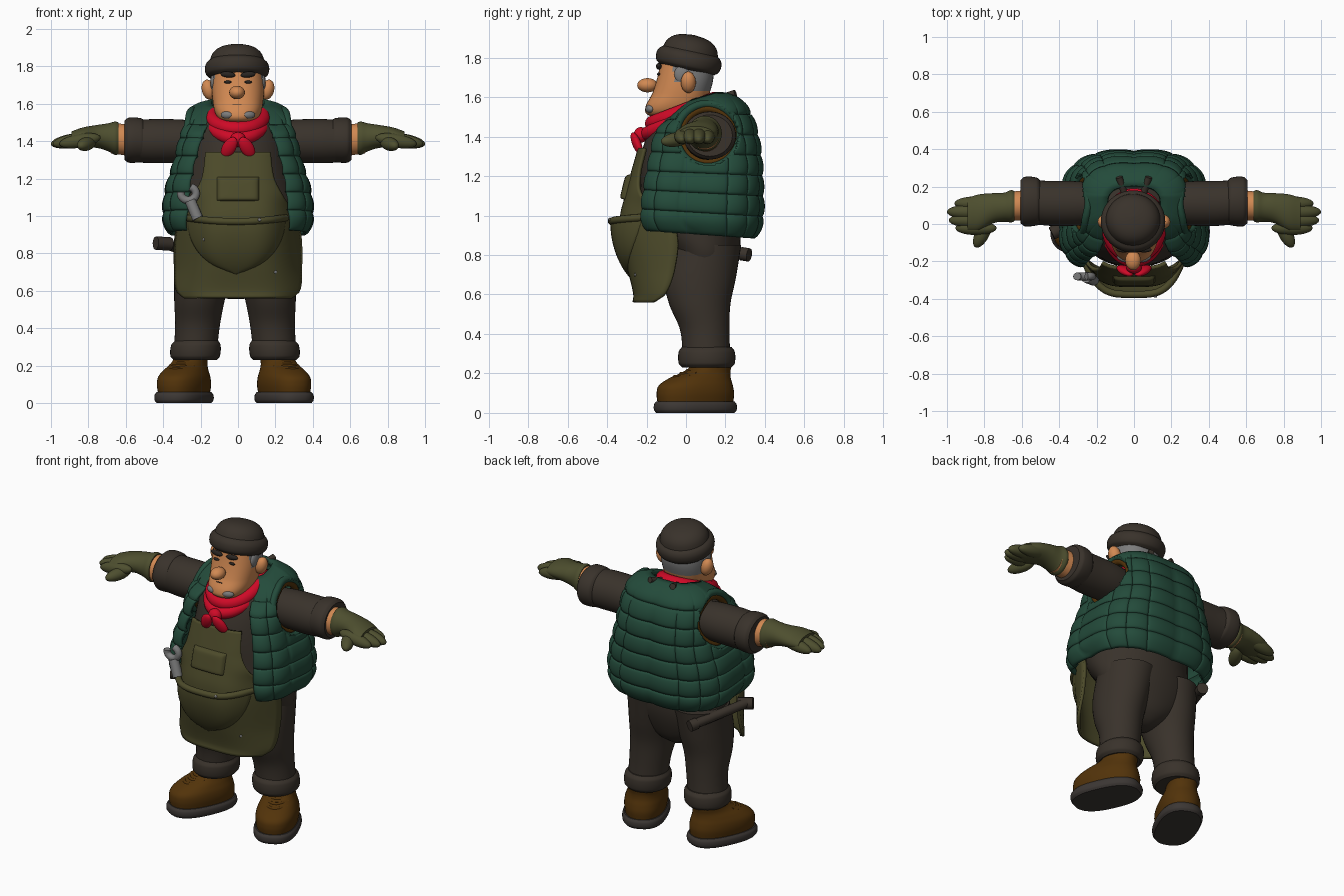
import bpy, bmesh
from math import sin, cos, pi, sqrt, asin, radians
from mathutils import Matrix, Vector

if "Cube" in bpy.data.objects:
    bpy.data.objects.remove(bpy.data.objects["Cube"], do_unlink=True)


def colour(name, *rgb):
    m = bpy.data.materials.new(name)
    m.use_nodes = True
    m.diffuse_color = (*rgb, 1)
    m.node_tree.nodes["Principled BSDF"].inputs["Base Color"].default_value = (*rgb, 1)
    return m


GREEN = colour("vest green", .017, .07, .043)
SKIN = colour("skin", .64, .25, .085)
RED = colour("scarf red", .62, .003, .02)
OLIVE = colour("glove olive", .075, .077, .028)
APRON = colour("apron olive", .073, .069, .023)
BROWN = colour("wool brown", .041, .032, .024)
LEATHER = colour("boot leather", .085, .033, .003)
SOLE = colour("sole grey", .045, .038, .034)
GREY = colour("hair and steel grey", .2, .2, .2)
DARK = colour("dark brow", .022, .018, .015)
made = []


def finish(bm, name, *mats):
    bmesh.ops.recalc_face_normals(bm, faces=bm.faces)
    me = bpy.data.meshes.new(name)
    bm.to_mesh(me)
    bm.free()
    for m in mats:
        me.materials.append(m)
    ob = bpy.data.objects.new(name, me)
    bpy.context.collection.objects.link(ob)
    made.append(ob)
    return ob


def at(rows, h):
    """Smoothly interpolate the columns of a profile at height h."""
    n = len(rows)
    i = max([k for k in range(n - 1) if rows[k][0] <= h + 1e-6], default=0)
    a, b = rows[i], rows[i + 1]
    p, q = rows[max(i - 1, 0)], rows[min(i + 2, n - 1)]
    d = b[0] - a[0]
    t = min(max((h - a[0]) / d, 0), 1)
    out = []
    for j in range(1, len(a)):
        m0 = (b[j] - p[j]) / (b[0] - p[0]) * d
        m1 = (q[j] - a[j]) / (q[0] - a[0]) * d
        e = b[j] - a[j]
        out.append(a[j] + t * m0 + t * t * (3 * e - 2 * m0 - m1) + t ** 3 * (m0 + m1 - 2 * e))
    return out


def power(v, p):
    return (abs(v) ** p) * (1 if v >= 0 else -1)


def grid(name, f, nu, nv, mats, closed=False, drop=None, thick=0):
    """Surface from f(u, v); closed ones wrap in u and get end caps."""
    bm = bmesh.new()
    cols = nu if closed else nu + 1
    vs = [[bm.verts.new(f(i / nu, j / nv)) for i in range(cols)] for j in range(nv + 1)]
    for j in range(nv):
        for i in range(nu):
            k = (i + 1) % cols
            bm.faces.new((vs[j][i], vs[j][k], vs[j + 1][k], vs[j + 1][i]))
    if closed:
        bm.faces.new(vs[0])
        bm.faces.new(vs[-1])
    if drop:
        gone = [g for g in bm.faces if drop(g.calc_center_median())]
        bmesh.ops.delete(bm, geom=gone, context='FACES')
    ob = finish(bm, name, *mats)
    if thick:
        mod = ob.modifiers.new("thickness", 'SOLIDIFY')
        mod.thickness, mod.offset = thick, 0
    return ob


def loft(name, rows, mat, p=1, side=0, steps=5):
    """Rows are (height, centre a, centre b, radius a, radius b); side lofts along x."""
    def f(u, v):
        h = rows[0][0] + v * (rows[-1][0] - rows[0][0])
        ca, cb, ra, rb = at(rows, h)
        a = ca + ra * power(cos(2 * pi * u), p)
        b = cb + rb * power(sin(2 * pi * u), p)
        return (side * h, a, b) if side else (a, b, h)
    return grid(name, f, 40, steps * len(rows), [mat], closed=True)


def ball(name, loc, size, mat, rot=(0, 0, 0)):
    bm = bmesh.new()
    bmesh.ops.create_uvsphere(bm, u_segments=24, v_segments=14, radius=1)
    bm.transform(Matrix.Diagonal((*size, 1)))
    ob = finish(bm, name, mat)
    ob.location, ob.rotation_euler = loc, rot
    return ob


def tube(name, pts, r, mat, loop=False):
    cu = bpy.data.curves.new(name, 'CURVE')
    cu.dimensions, cu.bevel_depth, cu.bevel_resolution = '3D', r, 4
    cu.use_fill_caps = True
    sp = cu.splines.new('BEZIER')
    sp.bezier_points.add(len(pts) - 1)
    for b, c in zip(sp.bezier_points, pts):
        b.co = c
        b.handle_left_type = b.handle_right_type = 'AUTO'
    sp.use_cyclic_u = loop
    cu.materials.append(mat)
    ob = bpy.data.objects.new(name, cu)
    bpy.context.collection.objects.link(ob)
    return ob


# Torso and seat
loft("torso", [(.555, -.01, .065, .04, .06), (.6, -.01, .07, .14, .12), (.68, -.01, .08, .25, .155),
               (.8, 0, .09, .31, .18), (.95, 0, .03, .32, .25), (1.1, 0, .03, .31, .26),
               (1.3, 0, .035, .27, .262), (1.45, 0, .04, .24, .22), (1.53, 0, .035, .18, .165),
               (1.6, 0, .05, .1, .09)], BROWN)

# Quilted vest: open front, puffed rows, armholes removed, shoulders sloping forward
VEST = [(.92, .345, .06, .295, .27), (1, .368, .06, .295, .297), (1.15, .352, .07, .285, .288),
        (1.3, .308, .08, .265, .27), (1.45, .28, .09, .22, .235), (1.54, .255, .1, .15, .19),
        (1.59, .2, .1, .1, .14), (1.61, .14, .1, .08, .1)]
OPENING = [(.92, .27), (1.2, .24), (1.4, .19), (1.61, .12)]
HOLE = Vector((0, .11, 1.405))


def vest(u, v):
    z = .92 + .69 * v
    a, yc, bf, bb = at(VEST, z)
    t0 = asin(min(at(OPENING, z)[0] / a, .95) ** (1 / .7))
    t = t0 + u * 2 * (pi - t0)
    yoke = min(max((v - .72) / .28, 0), 1)
    puff = .016 * abs(sin(v * 7 * pi)) ** .45 + .011 * (1 - yoke) * abs(sin(u * 12 * pi)) ** .45
    c = cos(t)
    y = yc - (bf + puff) * c ** .5 if c > 0 else yc + (bb + puff) * (-c) ** .7
    drop = .3 * yoke * max(.15 - y, 0) + .07 * (1 - v) * y
    return ((a + puff) * power(sin(t), .7), y, z - drop)


def in_armhole(c):
    return abs(c.x) > .15 and sqrt((c.y - HOLE.y) ** 2 + (c.z - HOLE.z) ** 2) < .155


grid("quilted_vest", vest, 192, 84, [GREEN], drop=in_armhole, thick=.03)


def vest_x(y, z):
    a, yc, bf, bb = at(VEST, z)
    c = ((yc - y) / bf) ** 2 if y < yc else ((y - yc) / bb) ** (1 / .7)
    return a * max(1 - c * c, 0) ** .35


def armhole_ring(r, s, inset):
    pts = []
    for k in range(24):
        y, z = HOLE.y + r * cos(k * pi / 12), HOLE.z + r * sin(k * pi / 12)
        pts.append((s * (vest_x(y, z) + inset), y, z))
    return pts


# Apron
SHEET = [(.56, .28, -.262, .1), (.6, .325, -.258, .15), (.73, .335, -.288, .23), (.9, .33, -.325, .28),
         (1, .3, -.325, .22), (1.1, .24, -.3, .08), (1.2, .19, -.275, .04), (1.34, .17, -.235, .03)]


def apron_y(x, z):
    w, y, d = at(SHEET, z)
    return y + d * min(abs(x) / w, 1) ** 3.6


def sheet(u, v):
    z = .56 + .78 * v
    x = (2 * u - 1) * at(SHEET, z)[0]
    return (x, apron_y(x, z), z)


def pouch(u, v):
    s = 2 * u - 1
    z = .97 + .02 * s * s - .28 * v
    x = .265 * s * sqrt(max(1 - v * v, 0)) - .01
    return (x, apron_y(x, z) - .004 - .045 * (1 - s ** 4) * (1 - v ** 4), z)


def bib_pocket(u, v):
    s, t = 2 * u - 1, 2 * v - 1
    x, z = .115 * power(s, .9), 1.145 + .065 * t
    return (x, apron_y(x, z) - .005 - .028 * ((1 - s ** 8) * (1 - t ** 8)) ** .5, z)


grid("apron", sheet, 40, 50, [APRON], thick=.018)
grid("apron_pouch", pouch, 36, 24, [APRON], thick=.01)
grid("bib_pocket", bib_pocket, 24, 24, [APRON])
tube("pouch_rim", [pouch(k / 10, 0) for k in range(11)], .019, APRON)
for k, (x, z, out) in enumerate(((-.18, .875, .04), (.115, .98, .068), (.2, .7, .01))):
    ball("rivet_%d" % k, (x, apron_y(x, z) - out, z), (.009, .006, .009), GREY)

# Limbs, built once per side
MID = -.016
for s, tag in ((1, "left_"), (-1, "right_")):
    tube(tag + "armhole_trim", armhole_ring(.16, s, .01), .021, GREEN, loop=True)
    tube(tag + "armhole_lining", armhole_ring(.136, s, -.012), .021, LEATHER, loop=True)
    loft(tag + "sleeve", [(.16, .11, 1.4, .1, .1), (.3, .11, 1.4, .118, .115), (.44, .11, 1.4, .12, .118),
                          (.52, .115, 1.4, .118, .115)], BROWN, side=s)
    loft(tag + "sleeve_cuff", [(.5, .115, 1.4, .115, .11), (.52, .12, 1.405, .128, .118),
                               (.585, .12, 1.405, .132, .12), (.607, .12, 1.405, .115, .105)], BROWN, side=s)
    loft(tag + "wrist", [(.57, .1, 1.405, .082, .086), (.68, .095, 1.415, .075, .08)], SKIN, side=s)
    # Glove with fingers and thumb
    loft(tag + "glove", [(.64, .095, 1.415, .08, .085), (.655, .095, 1.415, .087, .09),
                         (.69, .09, 1.42, .078, .076), (.75, .085, 1.425, .08, .062),
                         (.83, .06, 1.42, .098, .053), (.89, .05, 1.41, .09, .042)], OLIVE, side=s)
    for k, (y, tip) in enumerate(((.11, .96), (.065, 1), (.02, .99), (-.022, .955))):
        ball(tag + "finger_%d" % k, (s * (tip - .11), y, 1.402), (.112, .037, .037), OLIVE, (0, s * .17, 0))
    ball(tag + "thumb", (s * .81, -.05, 1.385), (.085, .038, .036), OLIVE, (0, s * .15, -s * 1.1))
    # Trouser leg with turned-up cuff
    x = MID + s * .205
    loft(tag + "leg", [(.27, x + s * .008, .105, .115, .12), (.42, x - s * .005, .095, .12, .125),
                       (.55, x - s * .015, .07, .135, .155), (.68, x - s * .03, .07, .15, .182),
                       (.85, x - s * .05, .1, .165, .18)], BROWN)
    loft(tag + "trouser_cuff", [(.23, x + s * .008, .105, .115, .125), (.25, x + s * .008, .105, .132, .142),
                                (.31, x + s * .004, .105, .132, .142), (.335, x, .105, .115, .125)], BROWN)
    # Boot, toes turned out
    boot = [loft(tag + "boot", [(.05, 0, -.085, .115, .2), (.1, 0, -.085, .122, .204), (.14, 0, -.082, .118, .194),
                                (.175, 0, -.06, .104, .162), (.205, 0, -.025, .09, .125), (.235, 0, 0, .086, .104),
                                (.28, 0, 0, .086, .1)], LEATHER, p=.87),
            loft(tag + "sole", [(0, 0, -.085, .12, .205), (.015, 0, -.085, .13, .215),
                                (.042, 0, -.085, .13, .215), (.058, 0, -.085, .12, .205)], SOLE, p=.8)]
    for k in range(3):
        y, z = -.195 + .035 * k, .182 + .015 * k
        boot.append(tube(tag + "lace_%d" % k, [(-.07, y + .05, z), (0, y, z), (.07, y + .05, z)], .01, LEATHER))
    for ob in boot:
        ob.location, ob.rotation_euler = (MID - .005 + s * .233, .125, 0), (0, 0, s * radians(24))

# Head, with hair chosen by position
head = loft("head", [(1.49, 0, -.05, .05, .08), (1.51, 0, -.06, .095, .135), (1.55, 0, -.055, .122, .15),
                     (1.62, 0, -.025, .136, .145), (1.7, 0, -.003, .14, .142), (1.8, 0, .005, .13, .128)],
            SKIN, p=.85, steps=8)
head.data.materials.append(GREY)
for f in head.data.polygons:
    c = f.center
    f.material_index = int((c.z > 1.63 and c.y > .03) or (c.z > 1.68 and c.y > -.06))
ball("nose", (-.005, -.195, 1.66), (.042, .052, .036), SKIN)
ball("mouth", (-.005, -.178, 1.597), (.026, .006, .003), DARK)
for s, tag in ((1, "left_"), (-1, "right_")):
    ball(tag + "ear", (s * .157, .012, 1.675), (.036, .038, .055), SKIN, (0, s * .25, 0))
    ball(tag + "sideburn", (s * .13, -.02, 1.715), (.018, .04, .045), GREY)
    ball(tag + "brow", (s * .054, -.138, 1.756), (.04, .014, .016), DARK, (0, -s * .1, 0))
    ball(tag + "eye", (s * .055, -.139, 1.716), (.02, .008, .008), DARK)
    ball(tag + "chin_stubble", (s * .06, -.185, 1.54), (.034, .017, .02), GREY, (0, 0, s * .4))

# Knitted cap, tipped back
cap = [loft("cap_band", [(-.048, 0, 0, .145, .142), (-.03, 0, 0, .166, .162), (.005, 0, 0, .172, .168),
                         (.032, 0, 0, .162, .158), (.05, 0, 0, .14, .135)], BROWN),
       loft("cap_dome", [(-.02, 0, 0, .15, .148), (.05, 0, 0, .144, .14), (.095, 0, 0, .12, .116),
                         (.122, 0, 0, .07, .066), (.13, 0, 0, .005, .005)], BROWN)]
for ob in cap:
    ob.location, ob.rotation_euler = (-.005, .014, 1.787), (radians(-12), 0, 0)

# Scarf with knot and tails
ring = [k * pi / 8 for k in range(16)]
tube("scarf", [(.132 * sin(t), -.012 - .155 * cos(t), 1.525 - .06 * cos(t)) for t in ring], .042, RED, loop=True)
tube("scarf_fold", [(.14 * sin(t), -.02 - .175 * cos(t), 1.5 - .085 * cos(t)) for t in ring], .036, RED, loop=True)
ball("scarf_knot", (0, -.23, 1.408), (.042, .035, .04), RED)
for s, tag in ((1, "left_"), (-1, "right_")):
    ball(tag + "scarf_tail", (s * .048, -.25, 1.365), (.036, .022, .066), RED, (.35, -s * .55, 0))
    tube(tag + "neck_tie", [(s * .04, .13, 1.58), (s * .06, .19, 1.6), (s * .08, .25, 1.62)], .018, BROWN)

# Hammer tucked at the hip
butt, top = Vector((-.25, .32, .8)), Vector((-.41, -.03, .86))
tube("hammer_handle", [butt, top], .028, BROWN)
tube("hammer_grip", [butt, butt.lerp(top, .12)], .034, BROWN)
tube("hammer_head", [top + Vector((-.03, -.02, -.005)), top + Vector((.05, .02, -.01))], .036, BROWN)

# Open-ended wrench in the pouch
tube("wrench_handle", [(-.215, -.3, .985), (-.255, -.285, 1.08)], .03, GREY)
tube("wrench_jaw", [(-.265 + .04 * cos(a), -.28, 1.12 + .036 * sin(a))
                    for a in [radians(165 + 30 * k) for k in range(10)]], .021, GREY)

# Smooth shading with crisp edges
bpy.ops.object.select_all(action='DESELECT')
for ob in made:
    ob.select_set(True)
bpy.context.view_layer.objects.active = made[0]
bpy.ops.object.shade_smooth_by_angle(angle=radians(45))
